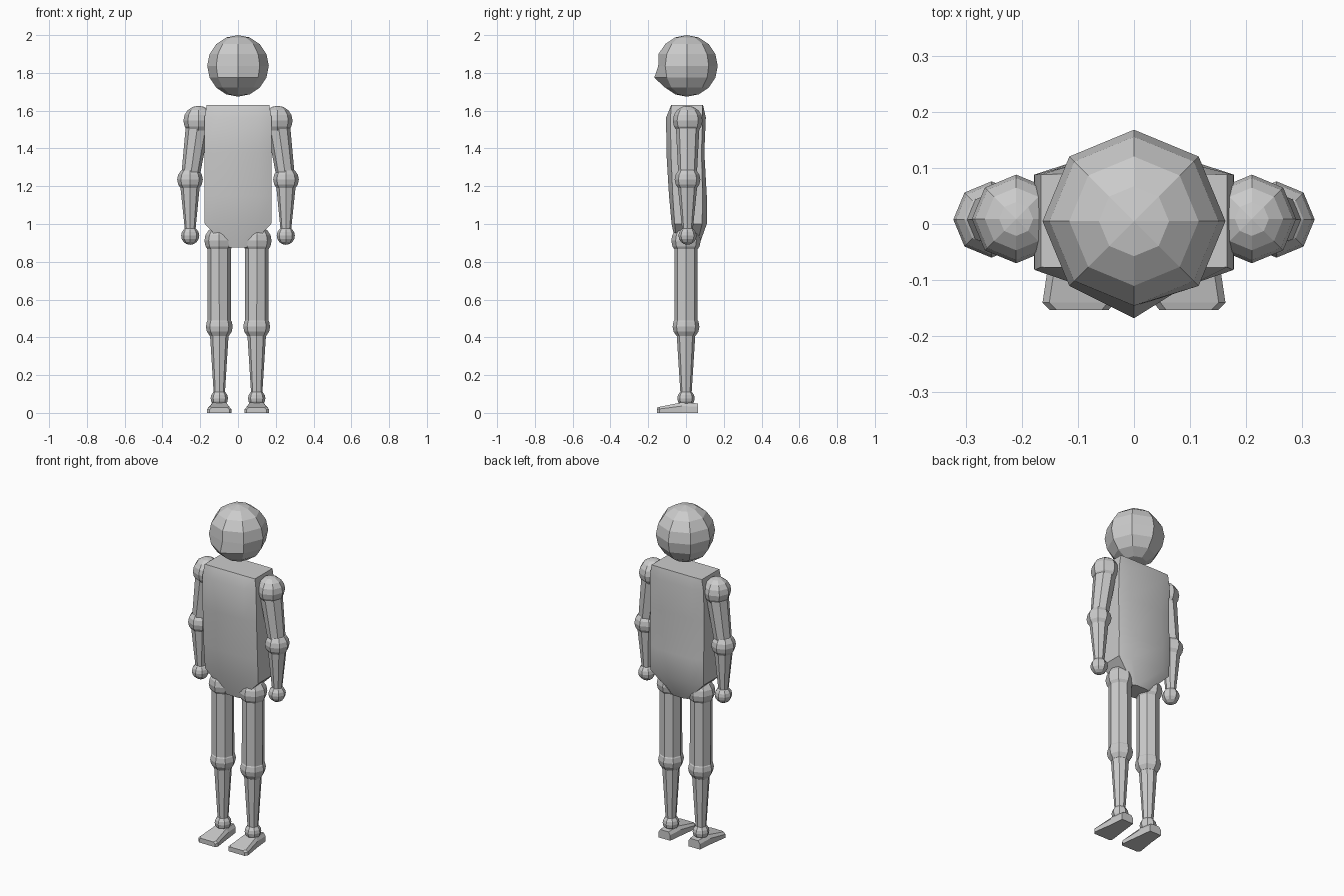
import bpy, bmesh
from mathutils import Vector

if "Cube" in bpy.data.objects:
    bpy.data.objects.remove(bpy.data.objects["Cube"])


def finish(bm, name):
    bmesh.ops.recalc_face_normals(bm, faces=bm.faces)
    me = bpy.data.meshes.new(name)
    bm.to_mesh(me)
    bm.free()
    ob = bpy.data.objects.new(name, me)
    bpy.context.collection.objects.link(ob)
    return ob


def ball(name, c, r):
    """Low-poly joint ball, 8 segments by 8 rings."""
    bm = bmesh.new()
    bmesh.ops.create_uvsphere(bm, u_segments=8, v_segments=8, radius=r)
    bmesh.ops.translate(bm, verts=bm.verts, vec=c)
    return finish(bm, name)


def limb(name, a, b, ra, rb):
    """Eight-sided tapered limb whose end rings stay horizontal."""
    a, b = Vector(a), Vector(b)
    bm = bmesh.new()
    bmesh.ops.create_cone(bm, cap_ends=True, segments=8, radius1=rb, radius2=ra, depth=1)
    for v in bm.verts:
        end = a if v.co.z > 0 else b
        v.co = Vector((v.co.x + end.x, v.co.y + end.y, end.z))
    return finish(bm, name)


def loft(name, rings):
    """Skin between closed rings with equal point counts, capped at both ends."""
    bm = bmesh.new()
    loops = [[bm.verts.new(p) for p in ring] for ring in rings]
    n = len(loops[0])
    for lo, hi in zip(loops, loops[1:]):
        for i in range(n):
            j = (i + 1) % n
            bm.faces.new((lo[i], lo[j], hi[j], hi[i]))
    bm.faces.new(loops[0])
    bm.faces.new(loops[-1])
    return finish(bm, name)


# Head: the front vertex column is shifted to make the brow and nose
head = ball("head", (0, 0.005, 1.837), 0.163)
for v in head.data.vertices:
    if abs(v.co.x) < 0.001 and v.co.y < -0.1:
        if abs(v.co.z - 1.775) < 0.02:
            v.co.y = -0.168
        elif abs(v.co.z - 1.837) < 0.02:
            v.co.y = -0.147

# Torso: (z, half width, front edge, front middle, back edge, back middle)
rows = [
    (0.875, 0.055, -0.045, -0.050, 0.055, 0.065),
    (1.000, 0.176, -0.060, -0.076, 0.085, 0.110),
    (1.150, 0.178, -0.070, -0.090, 0.088, 0.110),
    (1.380, 0.178, -0.080, -0.104, 0.082, 0.097),
    (1.565, 0.177, -0.082, -0.105, 0.088, 0.105),
    (1.630, 0.166, -0.077, -0.078, 0.088, 0.090),
]
rings = []
for z, w, fe, fm, be, bk in rows:
    m = w * 0.62
    rings.append([(-w, fe, z), (-m, fm, z), (m, fm, z), (w, fe, z),
                  (w, be, z), (m, bk, z), (-m, bk, z), (-w, be, z)])
torso = loft("torso", rings)
bpy.ops.object.select_all(action='DESELECT')
torso.select_set(True)
bpy.context.view_layer.objects.active = torso
bpy.ops.object.shade_smooth_by_angle(angle=0.6)

# Limbs and feet on both sides
for side, s in (("left", -1), ("right", 1)):
    # Arm
    shoulder, elbow, hand = (s * .21, .009, 1.547), (s * .254, .008, 1.235), (s * .253, .008, .938)
    ball(side + "_shoulder", shoulder, 0.079)
    limb(side + "_upper_arm", shoulder, elbow, 0.064, 0.048)
    ball(side + "_elbow", elbow, 0.068)
    limb(side + "_forearm", elbow, hand, 0.055, 0.025)
    ball(side + "_hand", hand, 0.048)

    # Leg
    hip, knee, ankle = (s * .1, 0, .912), (s * .099, 0, .457), (s * .099, 0, .077)
    ball(side + "_hip", hip, 0.078)
    limb(side + "_thigh", hip, knee, 0.062, 0.062)
    ball(side + "_knee", knee, 0.071)
    limb(side + "_shin", knee, ankle, 0.052, 0.028)
    ball(side + "_ankle", ankle, 0.046)

    # Foot: (y, inner x, outer x, height) from toe to heel
    foot = [(-0.153, .045, .150, .028), (-0.140, .035, .163, .032),
            (-0.020, .050, .145, .056), (0.064, .060, .137, .050)]
    loft(side + "_foot", [[(s * i, y, 0), (s * o, y, 0),
                           (s * o, y, h * 0.65), (s * (o - .012), y, h),
                           (s * (i + .012), y, h), (s * i, y, h * 0.65)]
                          for y, i, o, h in foot])
